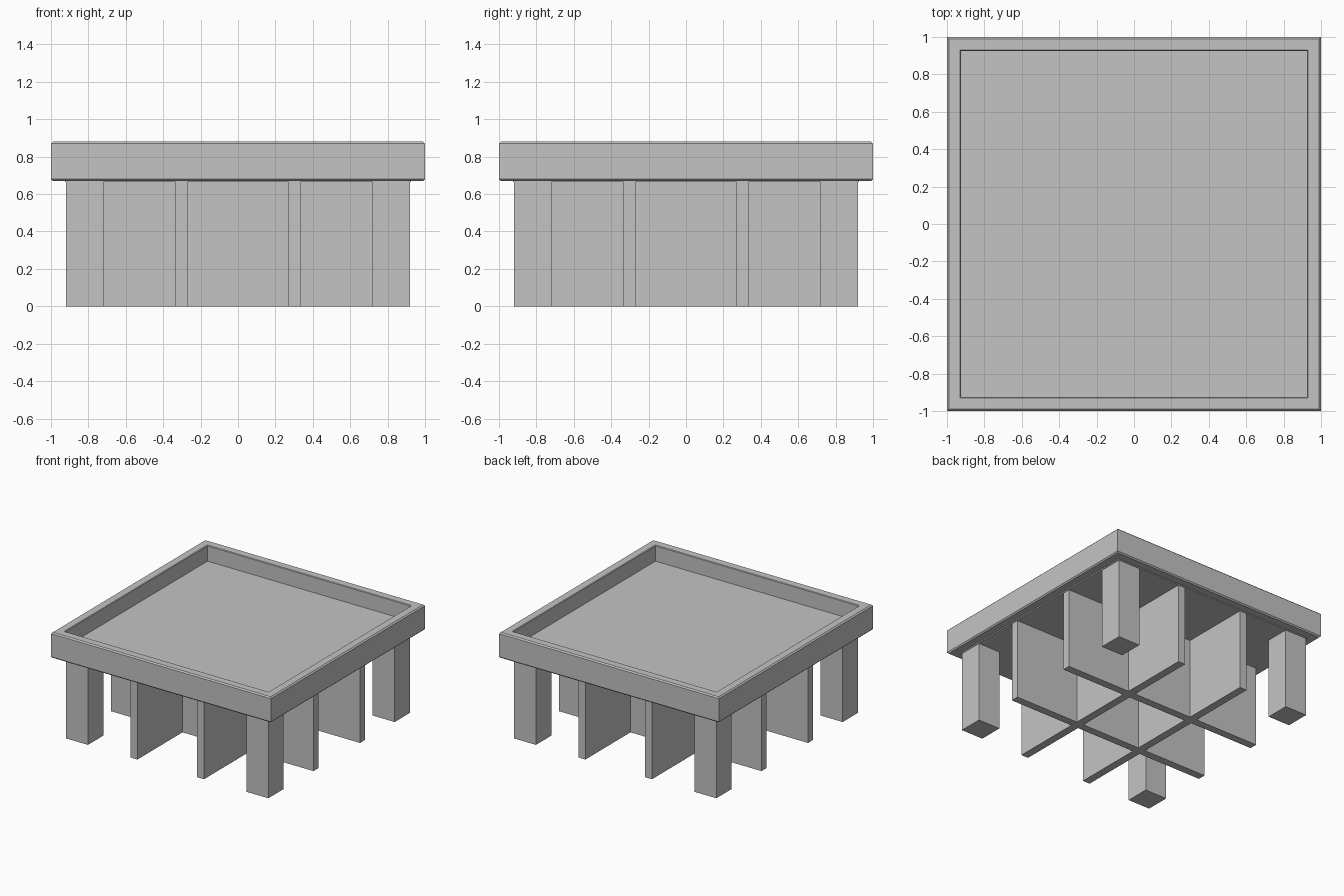
import bpy, bmesh

cube = bpy.data.objects.get("Cube")
if cube:
    bpy.data.objects.remove(cube, do_unlink=True)

grey = bpy.data.materials.new("plain_grey")
grey.use_nodes = True
colour = (0.55, 0.55, 0.55, 1)
grey.diffuse_color = colour
grey.node_tree.nodes["Principled BSDF"].inputs["Base Color"].default_value = colour

HALF = 1.0       # outer half width of the rim
INNER = 0.925    # inner half width of the rim
FOOT = 0.92      # outer reach of the legs and panels
RIM_LOW, RIM_TOP = 0.67, 0.88


def finish(name, bm):
    bmesh.ops.recalc_face_normals(bm, faces=bm.faces)
    mesh = bpy.data.meshes.new(name)
    bm.to_mesh(mesh)
    bm.free()
    mesh.materials.append(grey)
    obj = bpy.data.objects.new(name, mesh)
    bpy.context.collection.objects.link(obj)
    return obj


def box(name, low, high):
    bm = bmesh.new()
    bmesh.ops.create_cube(bm, size=1)
    for v in bm.verts:
        v.co = [(a + b) / 2 + c * (b - a) for a, b, c in zip(low, high, v.co)]
    return finish(name, bm)


# Raised rim: a chamfered section swept round a square with mitred corners
def make_rim():
    c = 0.01
    section = [(HALF - c, RIM_LOW), (HALF, RIM_LOW + c),
               (HALF, RIM_TOP - c), (HALF - c, RIM_TOP),
               (INNER + c / 2, RIM_TOP), (INNER, RIM_TOP - c / 2),
               (INNER, RIM_LOW + c / 2), (INNER + c / 2, RIM_LOW)]
    bm = bmesh.new()
    rings = [[bm.verts.new((sx * r, sy * r, z)) for r, z in section]
             for sx, sy in ((1, 1), (-1, 1), (-1, -1), (1, -1))]
    n = len(section)
    for i, ring in enumerate(rings):
        after = rings[(i + 1) % len(rings)]
        for j in range(n):
            k = (j + 1) % n
            bm.faces.new((ring[j], ring[k], after[k], after[j]))
    finish("tray_rim", bm)


make_rim()

# Recessed floor of the tray
box("tray_floor", (-INNER, -INNER, RIM_LOW - 0.005), (INNER, INNER, 0.75))

# Four square corner legs
LEG = 0.2
for side, sx in (("left", 1), ("right", -1)):
    for end, sy in (("front", -1), ("back", 1)):
        mid = FOOT - LEG / 2
        x, y, h = sx * mid, sy * mid, LEG / 2
        box(f"{end}_{side}_leg", (x - h, y - h, 0), (x + h, y + h, RIM_LOW))

# Crossed support panels below the floor
THICK, OFFSET = 0.065, 0.3025
for label, s in (("a", -1), ("b", 1)):
    a, b = s * OFFSET - THICK / 2, s * OFFSET + THICK / 2
    box(f"lengthwise_panel_{label}", (a, -FOOT, 0), (b, FOOT, RIM_LOW))
    box(f"crosswise_panel_{label}", (-FOOT, a, 0), (FOOT, b, RIM_LOW))
